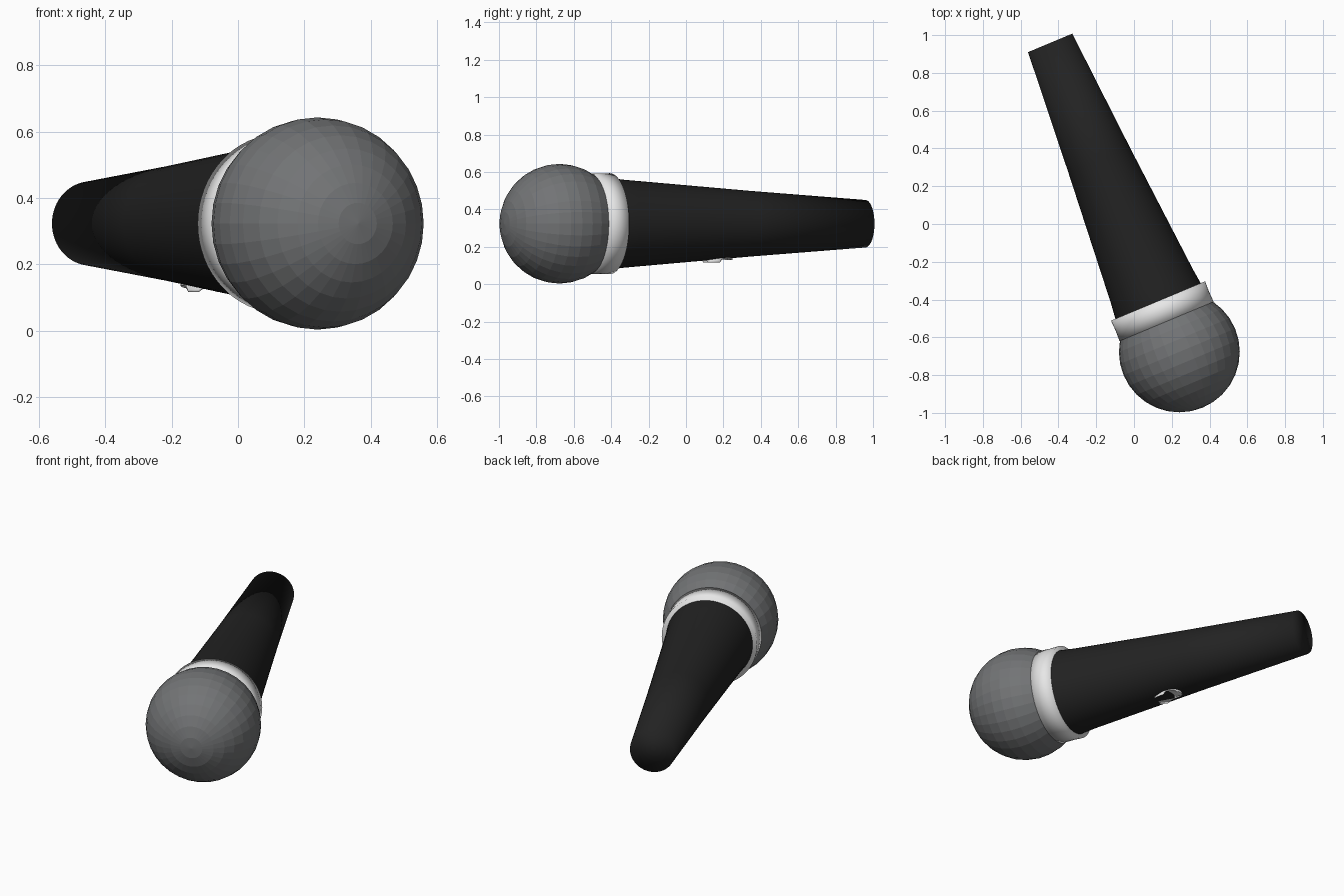
import bpy, bmesh, math
from mathutils import Matrix

if "Cube" in bpy.data.objects:
    bpy.data.objects.remove(bpy.data.objects["Cube"])

# Local frame: z runs from the ball along the handle, +y points down
FRAME = (Matrix.Translation((0.24, -0.677, 0.323))
         @ Matrix.Rotation(0.396, 4, 'Z') @ Matrix.Rotation(-math.pi / 2, 4, 'X'))


def material(name, r, g, b):
    m = bpy.data.materials.new(name)
    m.use_nodes = True
    m.diffuse_color = (r, g, b, 1)
    m.node_tree.nodes["Principled BSDF"].inputs["Base Color"].default_value = (r, g, b, 1)
    return m


grey = material("mesh grey", 0.17, 0.175, 0.18)
white = material("collar white", 0.8, 0.8, 0.8)
black = material("handle black", 0.016, 0.016, 0.016)


def finish(name, bm, mat, smooth):
    bmesh.ops.recalc_face_normals(bm, faces=bm.faces)
    for f in bm.faces:
        f.smooth = smooth
    mesh = bpy.data.meshes.new(name)
    bm.to_mesh(mesh)
    bm.free()
    mesh.materials.append(mat)
    ob = bpy.data.objects.new(name, mesh)
    ob.matrix_world = FRAME
    bpy.context.collection.objects.link(ob)
    return ob


def lathe(name, profile, mat, sides=64):
    """Closed solid of revolution from (radius, distance) pairs."""
    bm = bmesh.new()
    rings = []
    for r, t in profile:
        rings.append([bm.verts.new((r * math.cos(a), r * math.sin(a), t))
                      for a in (2 * math.pi * i / sides for i in range(sides))])
    for lo, hi in zip(rings, rings[1:]):
        for i in range(sides):
            j = (i + 1) % sides
            bm.faces.new((lo[i], lo[j], hi[j], hi[i]))
    bm.faces.new(rings[0])
    bm.faces.new(rings[-1])
    return finish(name, bm, mat, True)


# Faceted ball
bm = bmesh.new()
bmesh.ops.create_uvsphere(bm, u_segments=32, v_segments=16, radius=0.32)
finish("ball_grille", bm, grey, False)

# Collar and tapered handle
lathe("collar", [(0.27, 0.175), (0.268, 0.235), (0.27, 0.292)], white)
lathe("handle", [(0.245, 0.26), (0.245, 0.29), (0.235, 0.375),
                 (0.176, 1.1), (0.127, 1.773)], black)

# Oval switch under the handle
bm = bmesh.new()
bmesh.ops.create_cone(bm, cap_ends=True, segments=32, radius1=1, radius2=1, depth=1)
bm.transform(Matrix.Translation((0, 0.165, 0.91)) @ Matrix.Rotation(math.pi / 2, 4, 'X')
             @ Matrix.Diagonal((0.05, 0.09, 0.06, 1)))
bottom_rim = [e for e in bm.edges if all(v.co.y > 0.19 for v in e.verts)]
bmesh.ops.bevel(bm, geom=bottom_rim, offset=0.012, segments=3, affect='EDGES', profile=0.5)
finish("switch", bm, white, True)
